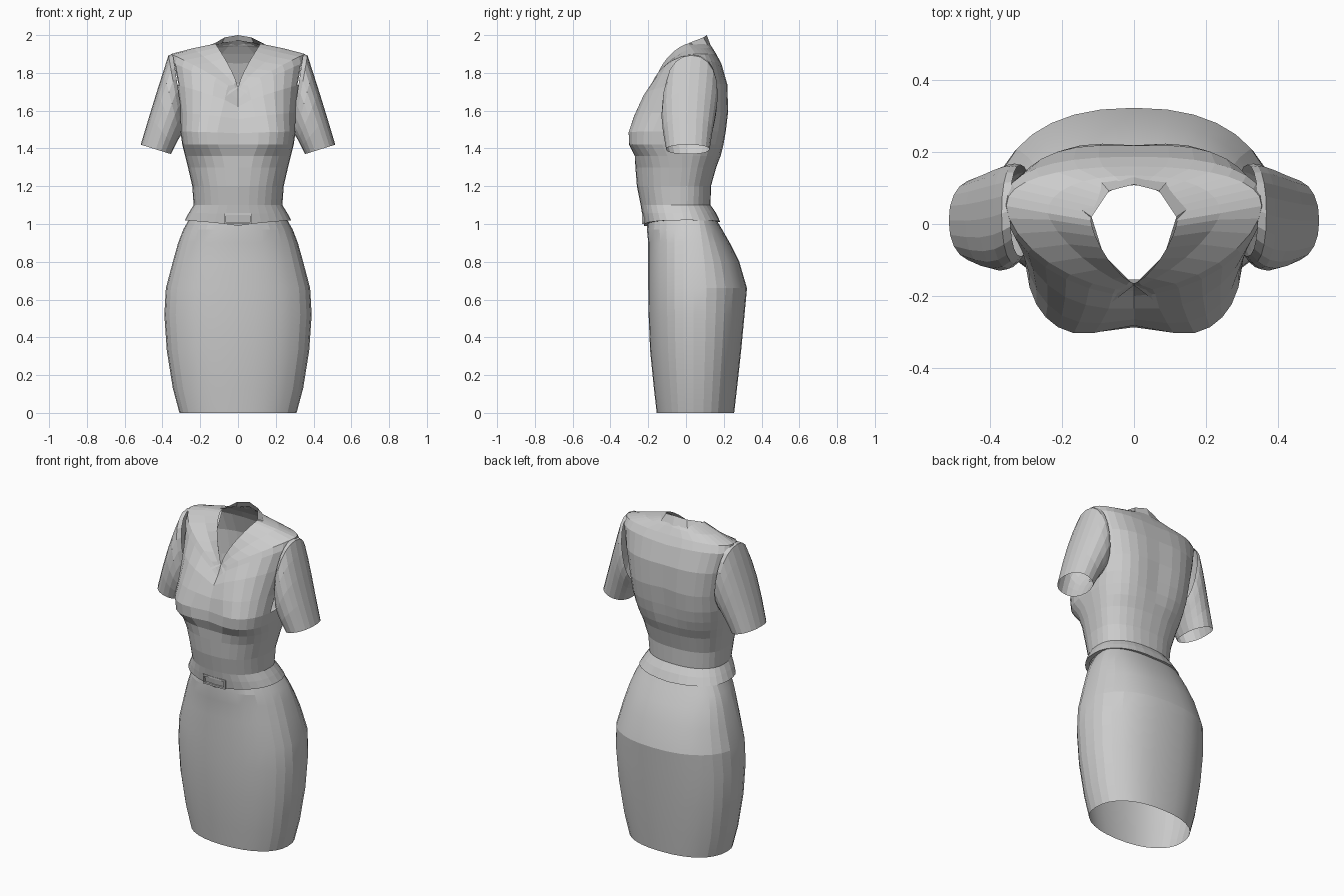
import bpy, bmesh, math
from mathutils import Vector
from mathutils.bvhtree import BVHTree

if "Cube" in bpy.data.objects:
    bpy.data.objects.remove(bpy.data.objects["Cube"])

N = 32


def make_object(name, bm, smooth=None):
    me = bpy.data.meshes.new(name)
    bm.to_mesh(me)
    bm.free()
    ob = bpy.data.objects.new(name, me)
    bpy.context.collection.objects.link(ob)
    if smooth:
        bpy.ops.object.select_all(action='DESELECT')
        bpy.context.view_layer.objects.active = ob
        ob.select_set(True)
        bpy.ops.object.shade_smooth_by_angle(angle=math.radians(smooth))
    return ob


def sgn_pow(v, e):
    return math.copysign(abs(v) ** e, v) if abs(v) > 1e-6 else 0.0


def body_ring(zf, zs, zb, hw, yf, yb, yc, pf, pb, dent):
    """Closed ring, different curve front and back, height varying around it."""
    pts = []
    for i in range(N):
        a = 2 * math.pi * i / N
        s, c = math.sin(a), math.cos(a)
        front = c > 0
        p = pf if front else pb
        x = hw * sgn_pow(s, 2 / p)
        depth = abs(sgn_pow(c, 2 / p))
        u = abs(x) / hw
        y = yc + ((yf if front else yb) - yc) * depth
        y += dent * (1 if front else -0.5) * max(0, 1 - abs(x) / 0.18)
        z0 = zf if front else zb
        pts.append((x, y, z0 + (zs - z0) * u ** 0.75))
    return pts


def loft(rings):
    bm = bmesh.new()
    rows = [[bm.verts.new(p) for p in r] for r in rings]
    for a, b in zip(rows, rows[1:]):
        for i in range(len(a)):
            j = (i + 1) % len(a)
            bm.faces.new((a[i], a[j], b[j], b[i]))
    return bm


# Pencil skirt: z, half width, front y, back y
skirt = [(0, .31, -.155, .255), (.13, .345, -.17, .27), (.33, .377, -.19, .292),
         (.52, .39, -.198, .31), (.66, .382, -.2, .323), (.8, .345, -.2, .282),
         (.9, .317, -.2, .232), (.97, .29, -.207, .192), (1.04, .25, -.2, .15)]
make_object("skirt", loft([body_ring(z, z, z, w, f, b, .04, 2.2, 2.3, 0)
                           for z, w, f, b in skirt]), 12)

# Bodice: front/side/back z, half width, front y, back y, centre y, powers, dent
bodice = [
    (.99, 1.02, 1.01, .255, -.205, .165, -.01, 2.3, 2.3, 0),
    (.99, 1.02, 1.01, .282, -.222, .182, -.01, 2.3, 2.3, 0),
    (1.05, 1.06, 1.06, .26, -.232, .158, -.02, 2.3, 2.3, 0),
    (1.1, 1.1, 1.1, .235, -.24, .13, -.03, 2.3, 2.3, 0),
    (1.2, 1.2, 1.2, .242, -.26, .132, -.03, 2.4, 2.4, 0),
    (1.3, 1.3, 1.3, .265, -.268, .16, -.02, 2.5, 2.4, 0),
    (1.36, 1.36, 1.36, .28, -.28, .188, -.02, 2.7, 2.5, .01),
    (1.42, 1.42, 1.42, .295, -.317, .21, -.02, 3.2, 2.5, .03),
    (1.48, 1.49, 1.49, .305, -.322, .225, 0, 3.2, 2.5, .04),
    (1.555, 1.59, 1.6, .31, -.295, .234, .02, 2.7, 2.6, .03),
    (1.62, 1.74, 1.74, .335, -.25, .225, .04, 2.1, 2.6, .015),
    (1.66, 1.86, 1.85, .362, -.2, .187, .05, 1.8, 2.5, 0),
    (1.68, 1.9, 1.9, .355, -.187, .16, .05, 1.7, 2.3, 0),
    (1.70, 1.93, 1.94, .24, -.176, .135, .03, 1.35, 2.2, 0),
    (1.72, 1.955, 1.975, .12, -.165, .108, .01, 1.4, 2, 0)]
bm = loft([body_ring(*r) for r in bodice])
tree = BVHTree.FromBMesh(bm)
# Armholes
holes = [f for f in bm.faces
         if abs(f.calc_center_median().x) > .3
         and 1.52 < f.calc_center_median().z < 1.82
         and -.07 < f.calc_center_median().y < .13]
bmesh.ops.delete(bm, geom=holes, context='FACES')
make_object("bodice", bm)

# Short sleeves: outer x,z  inner x,z  front y, back y
sleeve = [(.345, 1.9, .285, 1.5, -.09, .165), (.368, 1.893, .295, 1.48, -.11, .168),
          (.395, 1.81, .305, 1.465, -.125, .165), (.43, 1.70, .317, 1.445, -.13, .155),
          (.47, 1.57, .335, 1.41, -.122, .14), (.515, 1.42, .355, 1.37, -.105, .125)]
for side, name in ((1, "sleeve_left"), (-1, "sleeve_right")):
    rings = []
    for xo, zo, xi, zi, f, b in sleeve:
        ring = []
        for i in range(20):
            a = side * 2 * math.pi * i / 20
            t = (1 + sgn_pow(math.cos(a), .9)) / 2
            y = (f + b) / 2 + (b - f) / 2 * sgn_pow(math.sin(a), .9)
            ring.append((side * (xi + (xo - xi) * t), y, zi + (zo - zi) * t))
        rings.append(ring)
    make_object(name, loft(rings))

# Collar: standing at the back, pointed flaps laid on the chest
inner = [(0, .11, 2.0), (.07, .092, 1.988), (.118, .02, 1.96), (.085, -.085, 1.868), (0, -.17, 1.72)]
outer = [(0, .135, 1.95), (.09, .115, 1.945), (.145, .04, 1.94), (.14, -.05, 1.865), (.075, -.22, 1.665)]
bm = bmesh.new()
for side in (1, -1):
    strip = []
    for p, q in zip(inner, outer):
        co, n, _, _ = tree.find_nearest(Vector(q))
        n = n if n.z > 0 else -n
        q = co + n * .008
        strip.append([bm.verts.new((side * v[0], v[1], v[2])) for v in (p, q)])
    for (a, b), (c, d) in zip(strip, strip[1:]):
        bm.faces.new((a, b, d, c) if side > 0 else (c, d, b, a))
bmesh.ops.remove_doubles(bm, verts=bm.verts, dist=.001)
make_object("collar", bm)

# Belt buckle: flat rectangular frame
bm = bmesh.new()
for x, z, w, h in ((0, 1.052, .15, .01), (0, 1.006, .15, .01),
                   (-.07, 1.029, .01, .05), (.07, 1.029, .01, .05)):
    geo = bmesh.ops.create_cube(bm, size=1)['verts']
    bmesh.ops.scale(bm, verts=geo, vec=(w, .012, h))
    bmesh.ops.translate(bm, verts=geo, vec=(x, -.228, z))
make_object("belt_buckle", bm)
